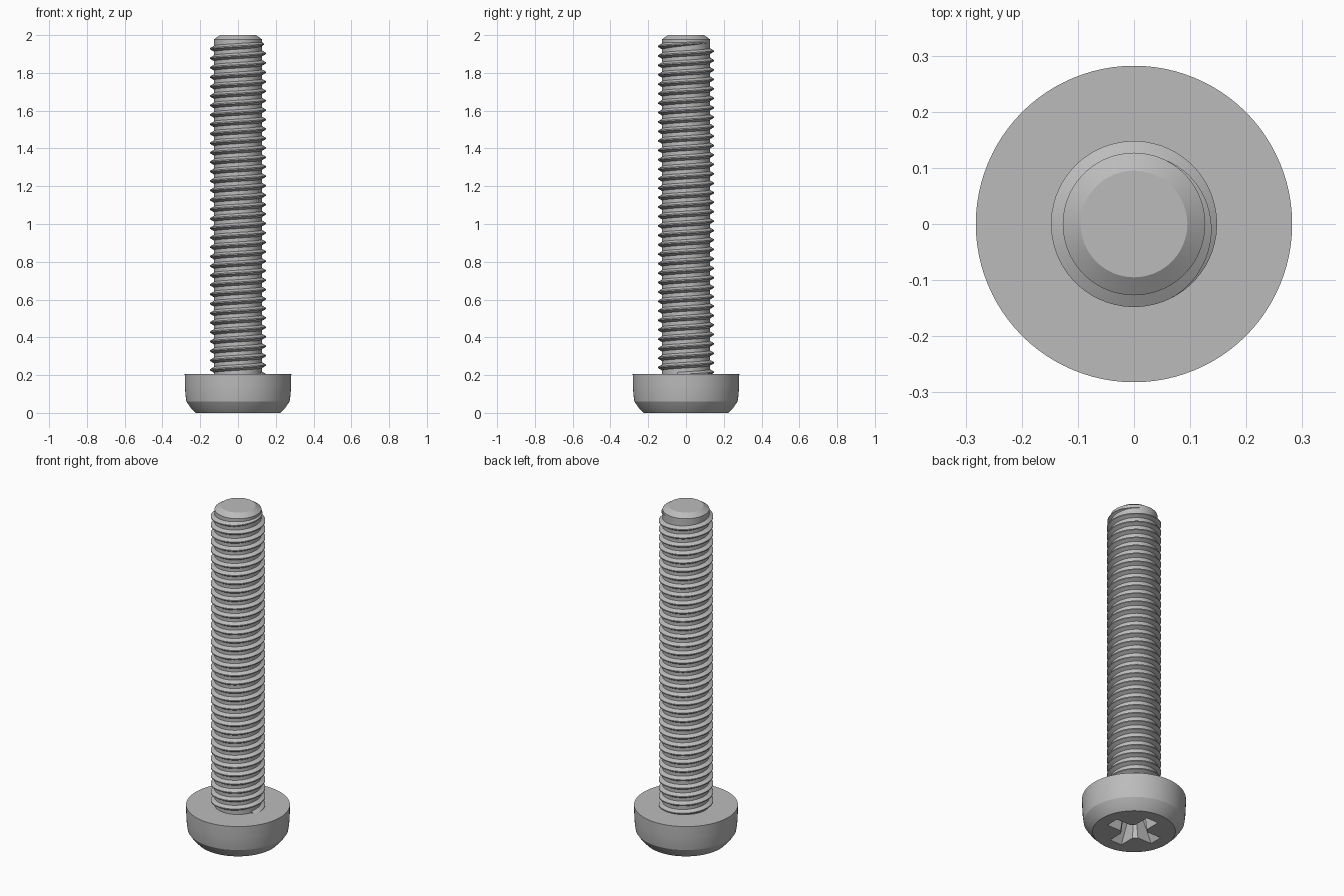
import bpy, bmesh, math

cube = bpy.data.objects.get("Cube")
if cube:
    bpy.data.objects.remove(cube, do_unlink=True)

steel = bpy.data.materials.new("steel grey")
steel.use_nodes = True
GREY = (0.5, 0.5, 0.5, 1)
steel.diffuse_color = GREY
steel.node_tree.nodes["Principled BSDF"].inputs["Base Color"].default_value = GREY


def add_object(name, bm, smooth=True):
    bmesh.ops.recalc_face_normals(bm, faces=bm.faces)
    mesh = bpy.data.meshes.new(name)
    bm.to_mesh(mesh)
    bm.free()
    mesh.materials.append(steel)
    obj = bpy.data.objects.new(name, mesh)
    bpy.context.collection.objects.link(obj)
    if smooth:
        shade(obj)
    return obj


def shade(obj):
    bpy.ops.object.select_all(action="DESELECT")
    obj.select_set(True)
    bpy.context.view_layer.objects.active = obj
    bpy.ops.object.shade_smooth_by_angle(angle=math.radians(25))


def lathe(name, profile, segments=96):
    """Closed solid of revolution from (radius, height) points."""
    bm = bmesh.new()
    rings = [[bm.verts.new((r * math.cos(a), r * math.sin(a), z))
              for a in (math.tau * i / segments for i in range(segments))]
             for r, z in profile]
    for low, high in zip(rings, rings[1:]):
        for i in range(segments):
            j = (i + 1) % segments
            bm.faces.new((low[i], low[j], high[j], high[i]))
    bm.faces.new(rings[0][::-1])
    bm.faces.new(rings[-1])
    return add_object(name, bm)


def tapered_cutter(name, bottom, top, z0, z1):
    """Prism between two outlines with the same number of corners."""
    bm = bmesh.new()
    low = [bm.verts.new((x, y, z0)) for x, y in bottom]
    high = [bm.verts.new((x, y, z1)) for x, y in top]
    bm.faces.new(low[::-1])
    bm.faces.new(high)
    for i in range(len(low)):
        j = (i + 1) % len(low)
        bm.faces.new((low[i], low[j], high[j], high[i]))
    obj = add_object(name, bm, smooth=False)
    obj.hide_render = True
    return obj


def rectangle(a, b):
    return [(-a, -b), (a, -b), (a, b), (-a, b)]


def diamond(r):
    return [(r, 0), (0, r), (-r, 0), (0, -r)]


# Head with a bevelled driving face underneath
head = lathe("screw_head", [(0.225, 0), (0.25, 0.026), (0.273, 0.06),
                            (0.278, 0.095), (0.281, 0.14), (0.282, 0.205)])

# Cross recess: two tapered slots and a faceted centre
Z0, Z1 = -0.02, 0.15
cutters = [
    tapered_cutter("slot_cutter_x", rectangle(0.165, 0.041), rectangle(0.08, 0.034), Z0, Z1),
    tapered_cutter("slot_cutter_y", rectangle(0.041, 0.165), rectangle(0.034, 0.08), Z0, Z1),
    tapered_cutter("centre_cutter", diamond(0.105), diamond(0.075), Z0, Z1),
]
for cutter in cutters:
    cut = head.modifiers.new(cutter.name, "BOOLEAN")
    cut.operation = "DIFFERENCE"
    cut.solver = "EXACT"
    cut.object = cutter
bpy.context.view_layer.update()
evaluated = head.evaluated_get(bpy.context.evaluated_depsgraph_get())
head_mesh = bpy.data.meshes.new_from_object(evaluated)
head.modifiers.clear()
head.data = head_mesh
for cutter in cutters:
    bpy.data.objects.remove(cutter, do_unlink=True)
shade(head)

# Shank core with chamfered tip
CORE = 0.127
lathe("shank_core", [(CORE, 0.195), (CORE, 1.978), (0.095, 2.0)])

# Right-handed thread ridge, fading out at the tip
PITCH, CREST, STEPS = 0.05, 0.148, 64
END_ANGLE, END_Z = math.radians(65), 1.962
turns = (END_Z - 0.2) / PITCH
count = int(turns * STEPS)
bm = bmesh.new()
previous = None
for k in range(count + 1):
    back = (count - k) / STEPS
    fade = min(1, back / 0.35)
    angle = END_ANGLE - math.tau * back
    z = END_Z - PITCH * back
    depth = (CREST - CORE) * fade
    half = 0.003 + 0.0125 * fade
    section = [(CORE - 0.004, -half - 0.002), (CORE + depth, -0.003),
               (CORE + depth, 0.003), (CORE - 0.004, half + 0.002)]
    row = [bm.verts.new((r * math.cos(angle), r * math.sin(angle), z + dz))
           for r, dz in section]
    if previous:
        for i in range(4):
            j = (i + 1) % 4
            bm.faces.new((previous[i], row[i], row[j], previous[j]))
    else:
        bm.faces.new(row)
    previous = row
bm.faces.new(previous[::-1])
add_object("screw_thread", bm)
